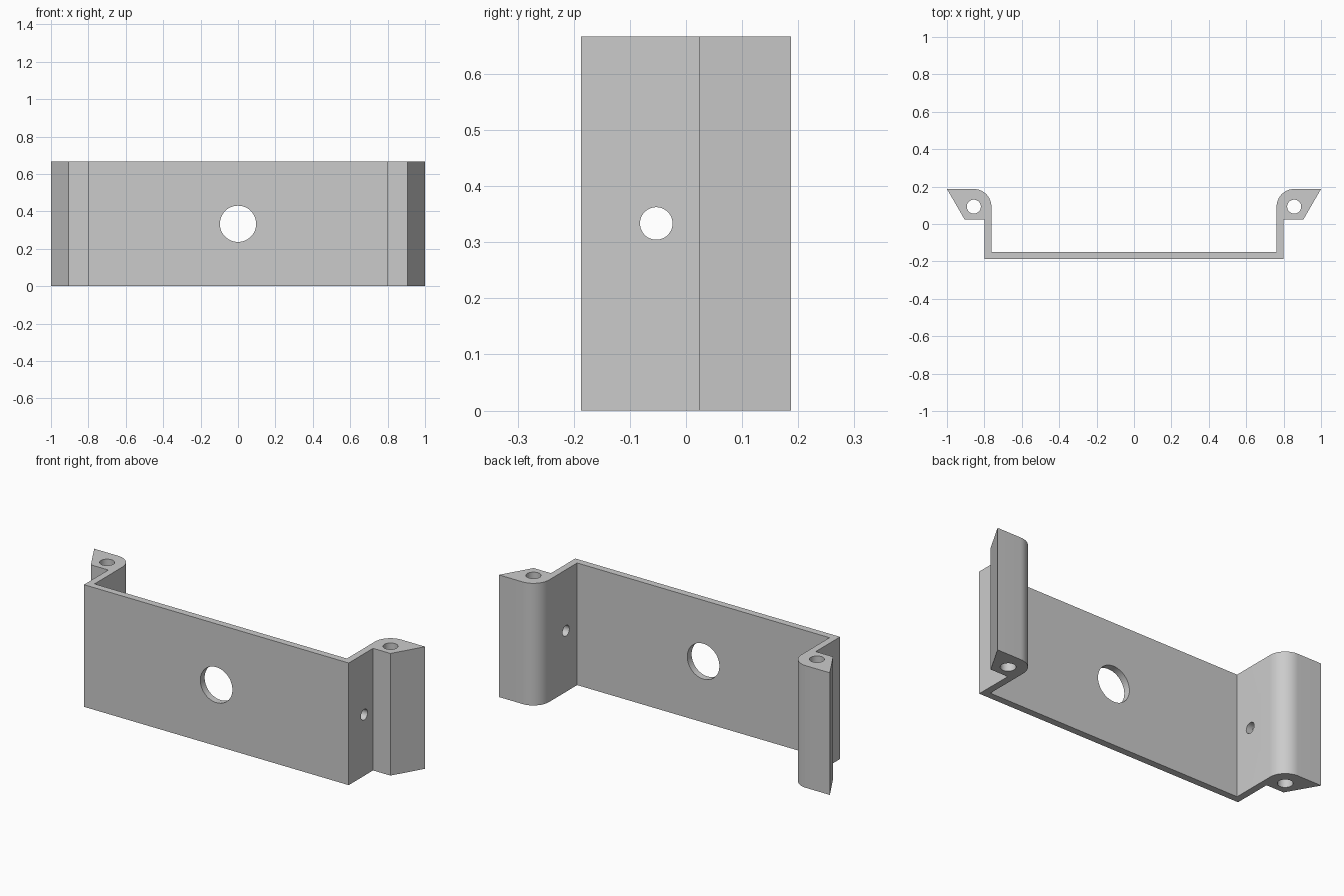
import bpy, bmesh, math
from mathutils import Matrix

cube = bpy.data.objects.get("Cube")
if cube:
    bpy.data.objects.remove(cube, do_unlink=True)

HEIGHT = 0.667
BACK = 0.187          # half depth
WALL_OUT = 0.8        # outer face of side walls
WALL_IN = 0.7625      # inner face of side walls
LIP_Y = 0.023         # front of the flanges
RADIUS = 0.094        # rounded flange corner
PIN = (WALL_IN + RADIUS, BACK - RADIUS)

grey = bpy.data.materials.new("plain grey")
grey.use_nodes = True
colour = (0.6, 0.6, 0.6, 1)
grey.diffuse_color = colour
grey.node_tree.nodes["Principled BSDF"].inputs["Base Color"].default_value = colour


def add_object(name, bm):
    bmesh.ops.recalc_face_normals(bm, faces=bm.faces)
    mesh = bpy.data.meshes.new(name)
    bm.to_mesh(mesh)
    bm.free()
    mesh.materials.append(grey)
    obj = bpy.data.objects.new(name, mesh)
    bpy.context.collection.objects.link(obj)
    return obj


def drill(target, centre, radius, depth, axis):
    """Cut a round hole along an axis."""
    turn = {"X": Matrix.Rotation(math.pi / 2, 4, "Y"),
            "Y": Matrix.Rotation(math.pi / 2, 4, "X"),
            "Z": Matrix.Identity(4)}[axis]
    bm = bmesh.new()
    bmesh.ops.create_cone(bm, cap_ends=True, segments=48, radius1=radius,
                          radius2=radius, depth=depth,
                          matrix=Matrix.Translation(centre) @ turn)
    cutter = add_object("hole_cutter", bm)
    cutter.hide_render = True
    mod = target.modifiers.new("hole", "BOOLEAN")
    mod.operation = "DIFFERENCE"
    mod.solver = "EXACT"
    mod.object = cutter
    bpy.context.view_layer.objects.active = target
    bpy.ops.object.modifier_apply(modifier=mod.name)
    bpy.data.objects.remove(cutter, do_unlink=True)


# Half of the bracket outline, from the front corner round to the inner corner
half = [(WALL_OUT, -BACK), (WALL_OUT, LIP_Y), (0.905, LIP_Y), (1, BACK)]
for i in range(17):
    a = math.pi / 2 * (1 + i / 16)
    half.append((PIN[0] + RADIUS * math.cos(a), PIN[1] + RADIUS * math.sin(a)))
half.append((WALL_IN, -BACK + 0.0375))
outline = half + [(-x, y) for x, y in reversed(half)]

# Extrude the outline to full height
bm = bmesh.new()
base = bm.faces.new([bm.verts.new((x, y, 0)) for x, y in outline])
top = bmesh.ops.extrude_face_region(bm, geom=[base], use_keep_orig=True)
bmesh.ops.translate(bm, vec=(0, 0, HEIGHT),
                    verts=[v for v in top["geom"] if isinstance(v, bmesh.types.BMVert)])
bracket = add_object("mounting_bracket", bm)

# Large front hole, small side wall holes and long pin holes
drill(bracket, (0, -BACK, HEIGHT / 2), 0.097, 0.2, "Y")
for side in (-1, 1):
    drill(bracket, (side * 0.78, -0.053, HEIGHT / 2), 0.029, 0.1, "X")
    drill(bracket, (side * PIN[0], PIN[1], HEIGHT / 2), 0.0375, 1, "Z")

bpy.ops.object.select_all(action="DESELECT")
bracket.select_set(True)
bpy.context.view_layer.objects.active = bracket
bpy.ops.object.shade_smooth_by_angle(angle=math.radians(30))
